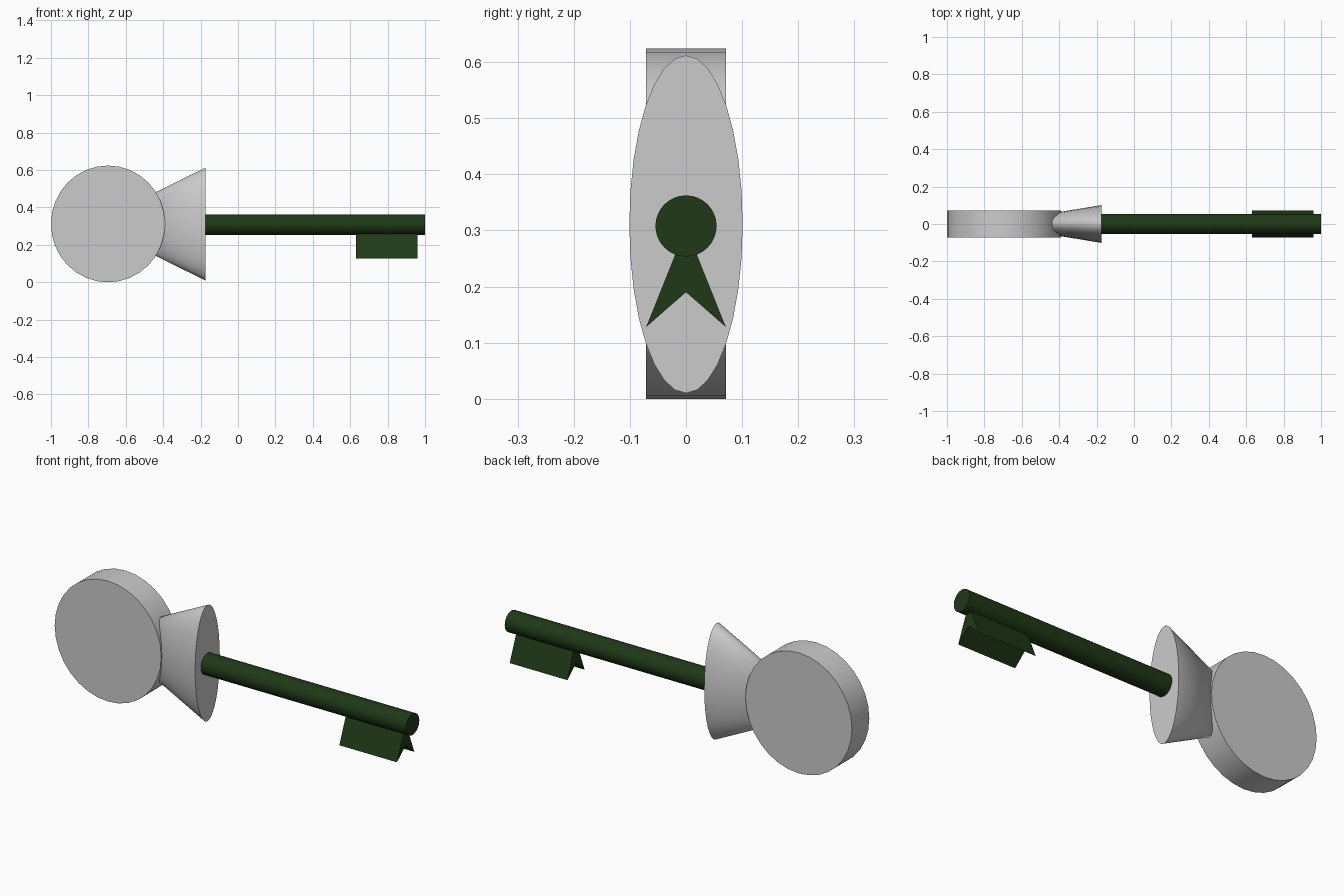
import bpy
import bmesh
from math import pi, radians

if "Cube" in bpy.data.objects:
    bpy.data.objects.remove(bpy.data.objects["Cube"])

green = bpy.data.materials.new("dark_green")
green.diffuse_color = (0.0135, 0.04, 0.008, 1)
green.use_nodes = True
green.node_tree.nodes["Principled BSDF"].inputs["Base Color"].default_value = green.diffuse_color


def smooth(obj):
    bpy.ops.object.select_all(action='DESELECT')
    obj.select_set(True)
    bpy.context.view_layer.objects.active = obj
    bpy.ops.object.transform_apply(location=False, rotation=True, scale=True)
    bpy.ops.object.shade_smooth_by_angle(angle=radians(30))


def round_part(name, loc, rot, scale, top_radius=1.0):
    """Unit cylinder or cone (radius 1, height 2) along local z, scaled in place."""
    bpy.ops.mesh.primitive_cone_add(vertices=32, radius1=1, radius2=top_radius,
                                    depth=2, location=loc, rotation=rot)
    obj = bpy.context.object
    obj.name = name
    obj.scale = scale
    smooth(obj)
    return obj


# Grip disc, facing front and back
round_part("bow_disc", (-0.695, 0, 0.312), (pi / 2, 0, 0), (0.305, 0.312, 0.071))

# Flattened cone flaring out of the disc, point buried inside it
round_part("collar_cone", (-0.48, 0, 0.311), (0, -pi / 2, 0),
           (0.301, 0.101, 0.305), top_radius=0)

# Shaft, set slightly into the collar
shaft = round_part("shaft", (0.4, 0, 0.308), (0, pi / 2, 0), (0.0545, 0.0545, 0.6))
shaft.data.materials.append(green)

# Key bit: notched triangle profile extruded along the shaft
profile = [(0, 0.305), (-0.071, 0.128), (0, 0.19), (0.071, 0.128)]
bm = bmesh.new()
face = bm.faces.new([bm.verts.new((0.63, y, z)) for y, z in profile])
ext = bmesh.ops.extrude_face_region(bm, geom=[face])
new_verts = [g for g in ext["geom"] if isinstance(g, bmesh.types.BMVert)]
bmesh.ops.translate(bm, verts=new_verts, vec=(0.33, 0, 0))
bmesh.ops.recalc_face_normals(bm, faces=bm.faces)
mesh = bpy.data.meshes.new("key_bit")
bm.to_mesh(mesh)
bm.free()
mesh.materials.append(green)
bpy.context.collection.objects.link(bpy.data.objects.new("key_bit", mesh))
